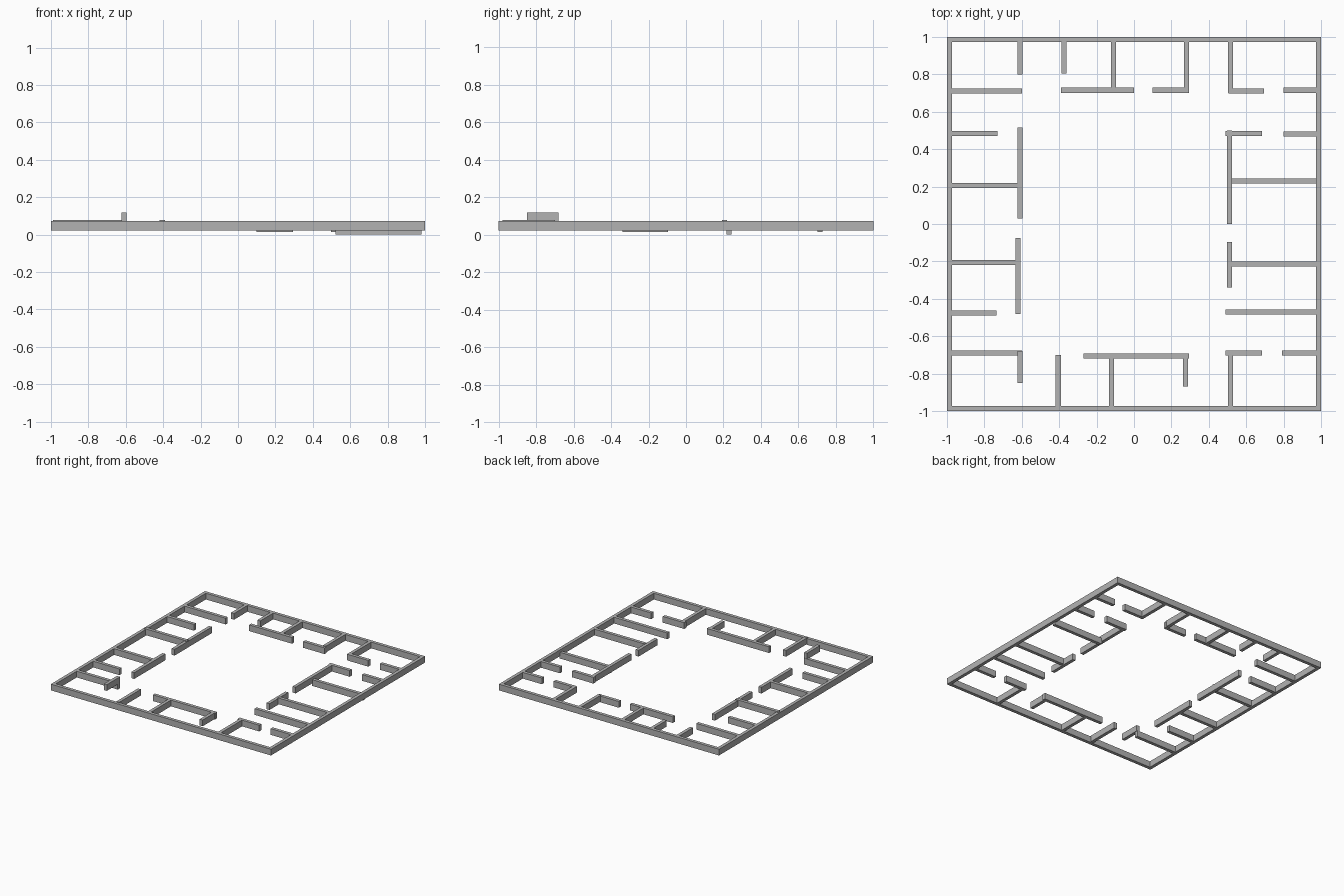
import bpy
import bmesh
from mathutils import Matrix, Vector

cube = bpy.data.objects.get("Cube")
if cube:
    bpy.data.objects.remove(cube, do_unlink=True)

THICK = 0.027
BASE, TOP = 0.021, 0.072
EDGE = 1 - THICK / 2      # centre line of the outer walls
INNER = 0.98              # where partitions meet the outer walls

plaster = bpy.data.materials.new("wall grey")
plaster.use_nodes = True
grey = (0.45, 0.45, 0.45, 1)
plaster.diffuse_color = grey
plaster.node_tree.nodes["Principled BSDF"].inputs["Base Color"].default_value = grey


def box(name, low, high):
    """Axis-aligned box between two corners."""
    low, high = Vector(low), Vector(high)
    bm = bmesh.new()
    matrix = Matrix.Translation((low + high) / 2) @ Matrix.Diagonal((*(high - low), 1))
    bmesh.ops.create_cube(bm, size=1, matrix=matrix)
    mesh = bpy.data.meshes.new(name)
    bm.to_mesh(mesh)
    bm.free()
    mesh.materials.append(plaster)
    obj = bpy.data.objects.new(name, mesh)
    bpy.context.scene.collection.objects.link(obj)
    return obj


def wall_x(name, y, start, end, lift=0):
    """Wall running left to right."""
    h = THICK / 2
    box(name, (start, y - h, BASE + lift), (end, y + h, TOP + lift))


def wall_y(name, x, start, end, lift=0):
    """Wall running front to back."""
    h = THICK / 2
    box(name, (x - h, start, BASE + lift), (x + h, end, TOP + lift))


# Outer walls
wall_x("outer_wall_front", -EDGE, -1, 1)
wall_x("outer_wall_back", EDGE, -1, 1)
wall_y("outer_wall_right", -EDGE, -EDGE, EDGE)
wall_y("outer_wall_left", EDGE, -EDGE, EDGE)

# Partitions of the rooms on the right side, back to front
wall_x("right_back_room_wall", 0.71, -INNER, -0.6)
wall_x("right_back_stub", 0.485, -INNER, -0.73)
wall_x("right_middle_wall", 0.205, -0.99, -0.6, lift=0.006)
wall_x("right_front_wall", -0.205, -INNER, -0.63)
wall_x("right_front_stub", -0.475, -INNER, -0.735)
wall_x("right_front_room_wall", -0.69, -INNER, -0.6)
wall_y("right_back_corridor", -0.61, 0.03, 0.515)
wall_y("right_front_corridor", -0.62, -0.48, -0.075)
wall_y("right_front_raised_wall", -0.61, -0.85, -0.68, lift=0.046)

# Partitions of the rooms on the left side, back to front
wall_x("left_back_room_wall", 0.71, 0.505, 0.695)
wall_x("left_back_room_end", 0.715, 0.8, INNER)
wall_x("left_back_wall", 0.485, 0.49, 0.685)
wall_x("left_back_wall_end", 0.48, 0.8, INNER)
wall_x("left_middle_wall", 0.23, 0.52, INNER, lift=-BASE)
wall_x("left_front_wall", -0.215, 0.52, INNER)
wall_x("left_front_long_wall", -0.47, 0.49, INNER)
wall_x("left_front_room_wall", -0.69, 0.49, 0.685)
wall_x("left_front_room_end", -0.69, 0.79, INNER)
wall_y("left_back_corridor", 0.51, 0, 0.5)
wall_y("left_front_corridor", 0.51, -0.34, -0.095, lift=-0.006)

# Partitions of the rooms along the back
wall_x("back_corridor_right", 0.715, -0.39, 0)
wall_x("back_corridor_left", 0.715, 0.1, 0.295, lift=-0.006)
wall_y("back_corner_stub", -0.61, 0.8, INNER)
wall_y("back_room_stub", -0.375, 0.805, INNER)
wall_y("back_middle_wall", -0.11, 0.72, INNER)
wall_y("back_room_wall", 0.28, 0.72, INNER)
wall_y("back_corner_wall", 0.515, 0.7, INNER)

# Partitions of the rooms along the front
wall_x("front_corridor", -0.705, -0.27, 0.295)
wall_y("front_corner_wall", -0.405, -INNER, -0.7, lift=0.006)
wall_y("front_middle_wall", -0.12, -INNER, -0.71)
wall_y("front_room_stub", 0.275, -0.87, -0.71)
wall_y("front_far_wall", 0.515, -INNER, -0.69)
